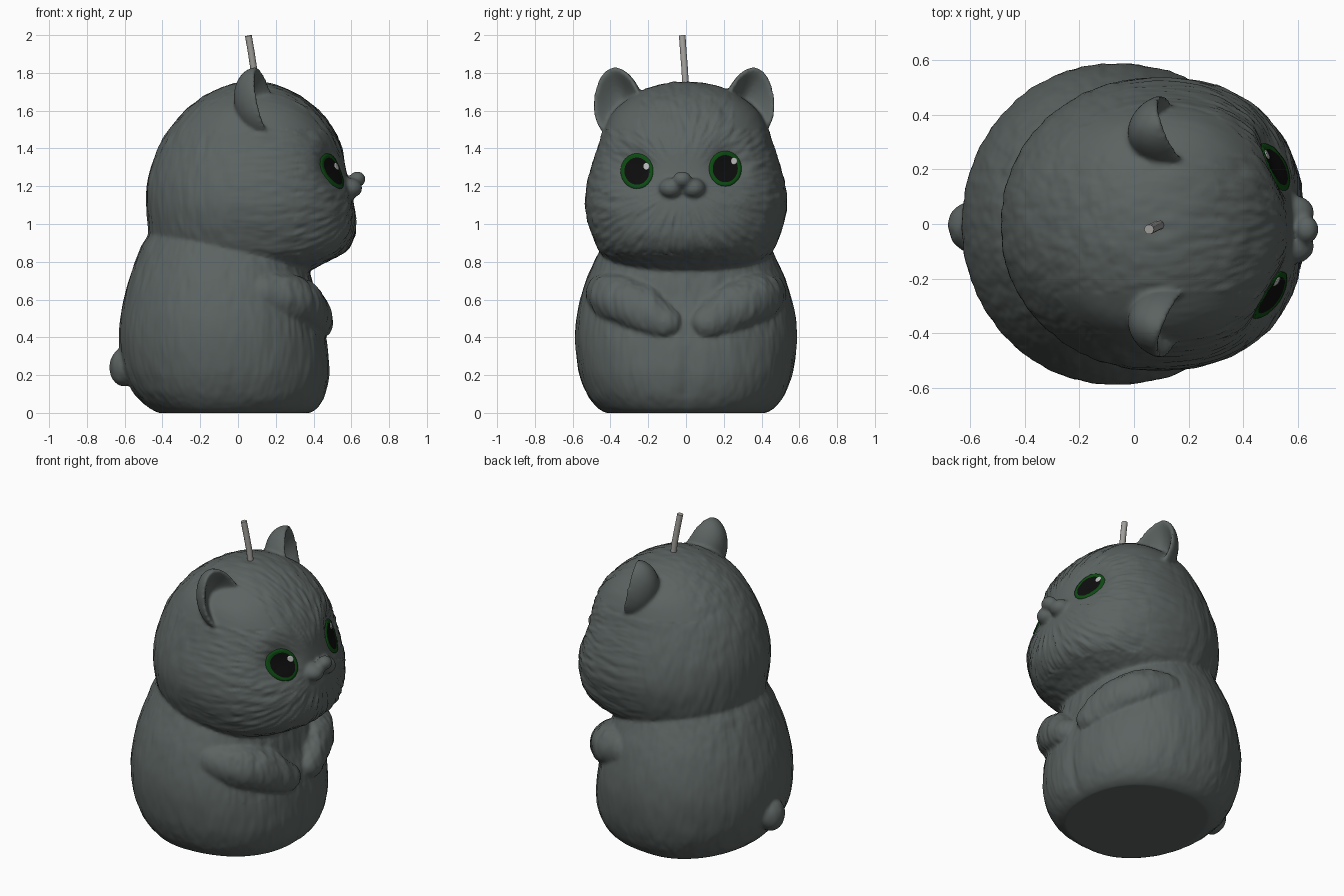
import bpy, bmesh, math
from mathutils import Vector, Matrix, noise
from mathutils.bvhtree import BVHTree

if "Cube" in bpy.data.objects:
    bpy.data.objects.remove(bpy.data.objects["Cube"])


def material(name, rgb):
    m = bpy.data.materials.new(name)
    m.diffuse_color = (*rgb, 1)
    m.use_nodes = True
    m.node_tree.nodes["Principled BSDF"].inputs["Base Color"].default_value = m.diffuse_color
    return m


GREY = material("grey_wax", (0.105, 0.125, 0.12))
GREEN = material("eye_green", (0.004, 0.07, 0.006))
BLACK = material("pupil_black", (0.004, 0.004, 0.004))
WHITE = material("highlight_white", (0.5, 0.5, 0.5))
WICK = material("wick_grey", (0.36, 0.35, 0.33))


def make_object(name, bm, mats):
    mesh = bpy.data.meshes.new(name)
    bmesh.ops.recalc_face_normals(bm, faces=bm.faces[:])
    bm.to_mesh(mesh)
    bm.free()
    for m in mats:
        mesh.materials.append(m)
    mesh.shade_smooth()
    ob = bpy.data.objects.new(name, mesh)
    bpy.context.collection.objects.link(ob)
    return ob


def spline(pts, steps):
    """Catmull-Rom through tuples of any length."""
    out = []
    for i in range(len(pts) - 1):
        a, b = pts[max(i - 1, 0)], pts[i]
        c, d = pts[i + 1], pts[min(i + 2, len(pts) - 1)]
        for k in range(steps):
            t = k / steps
            out.append([0.5 * (2 * q + (r - p) * t + (2 * p - 5 * q + 4 * r - s) * t * t
                               + (3 * q - p - 3 * r + s) * t ** 3)
                        for p, q, r, s in zip(a, b, c, d)])
    return out + [list(pts[-1])]


def loft(bm, sections, cx, n_front, n_back, seg=96):
    """Stack of superellipse rings from (z, back x, front x, half width)."""
    rings = []
    for z, x0, x1, w in spline(sections, 5):
        ring = []
        for i in range(seg):
            a = 2 * math.pi * i / seg
            c, s = math.cos(a), math.sin(a)
            n = n_front if c > 0 else n_back
            r = (abs(c) ** n + abs(s) ** n) ** (-1 / n)
            ring.append(bm.verts.new((cx + (x1 - cx if c > 0 else cx - x0) * r * c, w * r * s, z)))
        rings.append(ring)
    for lo, hi in zip(rings, rings[1:]):
        for i in range(seg):
            j = (i + 1) % seg
            bm.faces.new((lo[i], lo[j], hi[j], hi[i]))
    bm.faces.new(rings[0][::-1])
    bm.faces.new(rings[-1])


def blob(bm, loc, radii):
    mat = Matrix.Translation(loc) @ Matrix.Diagonal((*radii, 1))
    bmesh.ops.create_uvsphere(bm, u_segments=32, v_segments=20, radius=1, matrix=mat)


bm = bmesh.new()
# seated body
loft(bm, [(0, -.42, .385, .425), (.03, -.475, .425, .472), (.1, -.548, .465, .525),
          (.2, -.60, .485, .562), (.3, -.622, .48, .58), (.4, -.63, .465, .587),
          (.5, -.624, .44, .58), (.6, -.605, .41, .56), (.7, -.578, .39, .53),
          (.8, -.545, .37, .485), (.9, -.502, .35, .435), (1.0, -.44, .3, .38)], -.08, 2.3, 2.0)
# head
loft(bm, [(.74, -.25, .36, .29), (.79, -.36, .45, .39), (.85, -.43, .56, .455),
          (.92, -.468, .61, .49), (1.0, -.48, .622, .517), (1.1, -.487, .615, .535),
          (1.2, -.484, .59, .527), (1.3, -.462, .57, .502), (1.4, -.425, .55, .47),
          (1.5, -.365, .505, .435), (1.6, -.28, .425, .38), (1.68, -.175, .325, .28),
          (1.73, -.07, .22, .175), (1.752, .02, .14, .06)], .08, 2.35, 2.05)
# arms folded on the belly
for side in (-1, 1):
    arm = [(.13, .41, .63, .12), (.25, .365, .605, .135), (.33, .25, .555, .14),
           (.405, .135, .488, .098), (.42, .1, .475, .08)]
    for x, y, z, r in spline(arm, 6):
        blob(bm, (x, side * y, z), (r, r, r))
# cupped ears: the front half of a sphere is pushed inward behind a rounded rim
for side, y in ((-1, -.36), (1, .34)):
    ear = bmesh.ops.create_uvsphere(bm, u_segments=40, v_segments=24, radius=1)["verts"]
    mat = (Matrix.Translation((.125, y, 1.64)) @ Matrix.Rotation(side * .3, 4, 'Z')
           @ Matrix.Rotation(-side * .22, 4, 'X') @ Matrix.Rotation(-.2, 4, 'Y'))
    for v in ear:
        px, py, pz = v.co
        px = px * (1 - 1.55 * px) if px > 0 else px
        v.co = mat @ Vector((.145 * px, .135 * py * (1 - .15 * pz), .195 * pz))
# muzzle puffs, nose and tail
for side in (-1, 1):
    blob(bm, (.59, -.02 + side * .06, 1.19), (.068, .064, .054))
blob(bm, (.632, -.02, 1.237), (.043, .05, .042))
blob(bm, (-.605, -.01, .24), (.075, .09, .1))
raw = make_object("cat_raw", bm, [GREY])

# fuse everything into one wax body
mod = raw.modifiers.new("fuse", 'REMESH')
mod.mode = 'VOXEL'
mod.voxel_size = .0105
mod = raw.modifiers.new("soften", 'SMOOTH')
mod.factor, mod.iterations = .5, 6
mesh = bpy.data.meshes.new_from_object(raw.evaluated_get(bpy.context.evaluated_depsgraph_get()))
bpy.data.objects.remove(raw)
mesh.name = "cat_body"
cat = bpy.data.objects.new("cat_body", mesh)
bpy.context.collection.objects.link(cat)
mesh.materials.clear()
mesh.materials.append(GREY)


def fur(p):
    return noise.noise(p) + .5 * noise.noise(p * 2.1)


# eye sockets, belly crease and stroked fur relief
EYES = ((-.26, 1.28, .05, .025), (.208, 1.293, .046, .04))
normals = [v.normal.copy() for v in mesh.vertices]
for v, n in zip(mesh.vertices, normals):
    x, y, z = v.co
    socket = depth = 0
    if x > .25:
        for e in EYES:
            g = math.exp(-((y - e[0]) ** 2 + (z - e[1]) ** 2) / .012)
            socket += g
            depth += g * (.045 + .25 * (z - e[1]) + .15 * (abs(y) - abs(e[0])))
    relief = fur(Vector((x * 20, y * 20, z * 5)))
    amp = .004
    if z > .84:
        d = Vector((y + .02, z - 1.22))
        r = max(d.length, .02)
        face = min(1, max(0, (x + .1) / .25))
        strokes = fur(Vector((d.x / r * 15, d.y / r * 15, (r - x) * 6)))
        relief = face * strokes + (1 - face) * relief
        amp = .008 if x > .3 else .005
        amp *= min(1, max(0, (r - .12) / .1)) if x > .3 else 1
        if z > 1.5 and abs(y) > .25:
            amp = .001
    elif x > .25 and .4 < z < .72:
        amp = .007
    amp *= max(0, 1 - socket) * min(1, z / .08)
    v.co += n * amp * relief
    v.co.x -= depth
    if x > .3 and z < .36:
        v.co.x -= .014 * math.exp(-(y / .035) ** 2) * min(1, z / .1, (.36 - z) / .15)
    v.co.z = max(v.co.z, 0)
mesh.shade_smooth()
mesh.update()

# eyes: thin domes laid on the face, coloured by ring
tree = BVHTree.FromPolygons([v.co for v in mesh.vertices], [p.vertices[:] for p in mesh.polygons])


def face_patch(name, y, z, ry, rz, rings, offset, mats, split):
    bm = bmesh.new()
    rows = []
    for t in rings:
        row = []
        for i in range(48):
            a = 2 * math.pi * i / 48
            py, pz = y + ry * t * math.cos(a), z + rz * t * math.sin(a)
            x = tree.ray_cast(Vector((2, py, pz)), Vector((-1, 0, 0)))[0].x
            row.append(bm.verts.new((x + offset(t, py, pz), py, pz)))
        rows.append(row)
    bm.faces.new(rows[0])
    for k in range(len(rows) - 1):
        for i in range(48):
            j = (i + 1) % 48
            f = bm.faces.new((rows[k][i], rows[k + 1][i], rows[k + 1][j], rows[k][j]))
            f.material_index = int(rings[k] >= split)
    ob = make_object(name, bm, mats)
    if sum(p.normal.x for p in ob.data.polygons) < 0:
        ob.data.flip_normals()


for side, (y, z, hy, hz) in zip(("left", "right"), EYES):
    def dome(t, py, pz):
        return -.01 if t > 1 else .007 + .012 * (1 - t * t)

    def glint(t, py, pz):
        q = ((py - y) / .085) ** 2 + ((pz - z) / .092) ** 2
        return -.004 if t > 1 else .011 + .012 * (1 - q)

    face_patch(side + "_eye", y, z, .085, .092, (.1, .3, .5, .65, .78, .88, 1, 1.04),
               dome, [BLACK, GREEN], .78)
    face_patch(side + "_eye_highlight", y + hy, z + hz, .016, .018, (.3, .7, 1, 1.1),
               glint, [WHITE], 9)

# wick
curve = bpy.data.curves.new("wick", 'CURVE')
curve.dimensions = '3D'
curve.bevel_depth = .018
curve.bevel_resolution = 3
curve.use_fill_caps = True
path = curve.splines.new('POLY')
pts = [(.095, -.003, 1.72), (.085, -.006, 1.81), (.07, -.014, 1.91), (.055, -.02, 1.997)]
path.points.add(len(pts) - 1)
for p, co in zip(path.points, pts):
    p.co = (*co, 1)
curve.materials.append(WICK)
bpy.context.collection.objects.link(bpy.data.objects.new("wick", curve))
